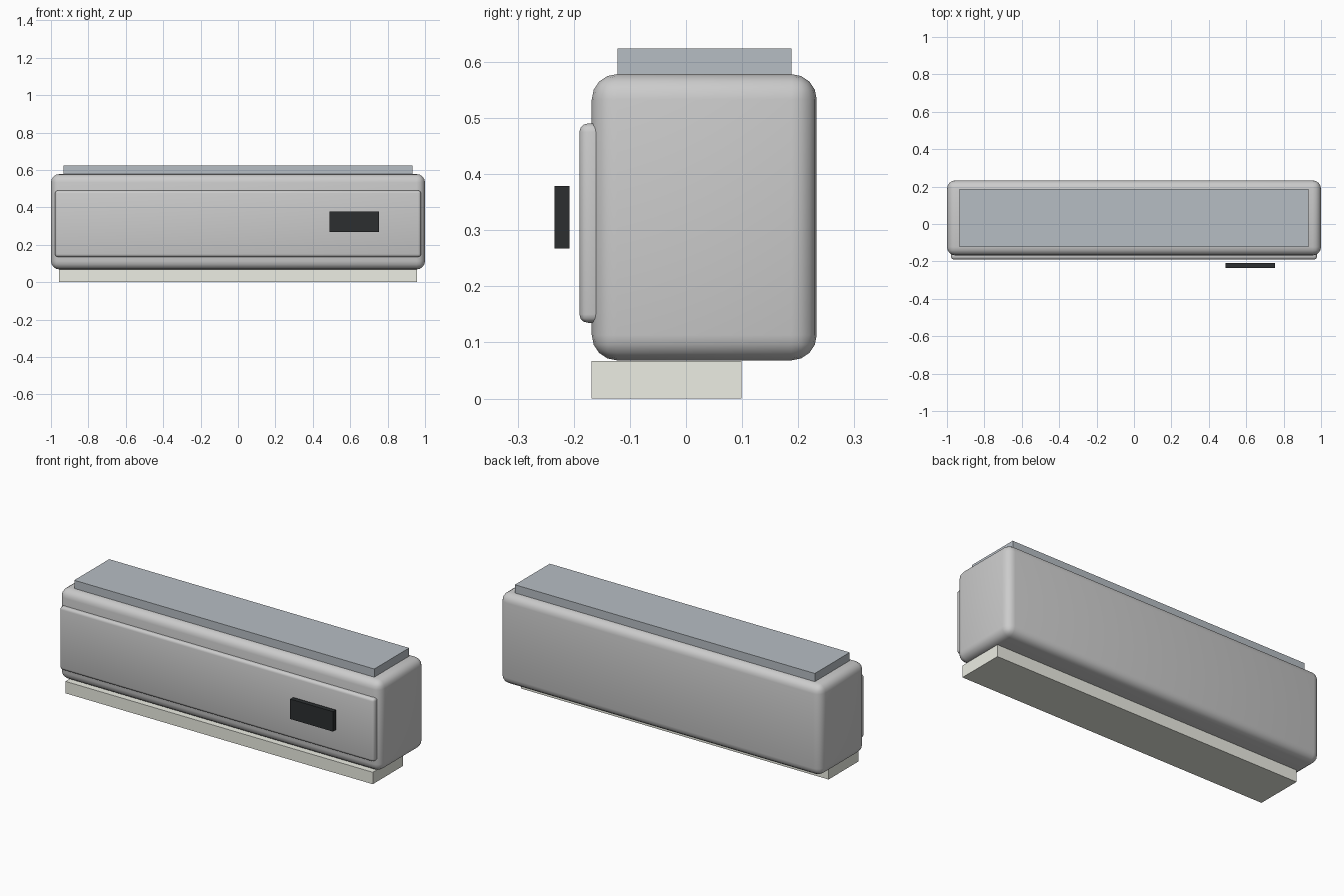
import bpy, math

if "Cube" in bpy.data.objects:
    bpy.data.objects.remove(bpy.data.objects["Cube"])


def material(name, rgb):
    m = bpy.data.materials.new(name)
    m.diffuse_color = (*rgb, 1)
    m.use_nodes = True
    m.node_tree.nodes["Principled BSDF"].inputs["Base Color"].default_value = m.diffuse_color
    return m


def box(name, xr, yr, zr, bevel=0, segments=4, mat=None):
    """Box spanning the given ranges, optionally with rounded edges."""
    spans = (xr, yr, zr)
    bpy.ops.mesh.primitive_cube_add(size=1, location=[(a + b) / 2 for a, b in spans])
    ob = bpy.context.object
    ob.name = name
    ob.scale = [b - a for a, b in spans]
    bpy.ops.object.transform_apply(location=False, rotation=False, scale=True)
    if bevel:
        mod = ob.modifiers.new("rounding", 'BEVEL')
        mod.width = bevel
        mod.segments = segments
        bpy.ops.object.modifier_apply(modifier=mod.name)
        bpy.ops.object.shade_smooth_by_angle(angle=math.radians(35))
    if mat:
        ob.data.materials.append(mat)
    return ob


grille_grey = material("grille_grey", (0.47, 0.51, 0.55))
louver_grey = material("louver_grey", (0.84, 0.85, 0.77))
display_black = material("display_black", (0.025, 0.028, 0.03))

# Main housing and the raised front cover
box("housing", (-1, 1), (-0.168, 0.233), (0.068, 0.578), 0.045)
box("front_panel", (-0.978, 0.978), (-0.19, -0.146), (0.135, 0.49), 0.015, 3)

# Intake on top, outlet louver underneath
box("top_intake", (-0.933, 0.933), (-0.122, 0.188), (0.565, 0.624), mat=grille_grey)
box("outlet_louver", (-0.956, 0.956), (-0.168, 0.099), (0, 0.067), mat=louver_grey)

# Display floating in front of the panel
box("display", (0.488, 0.755), (-0.234, -0.208), (0.267, 0.379), mat=display_black)
